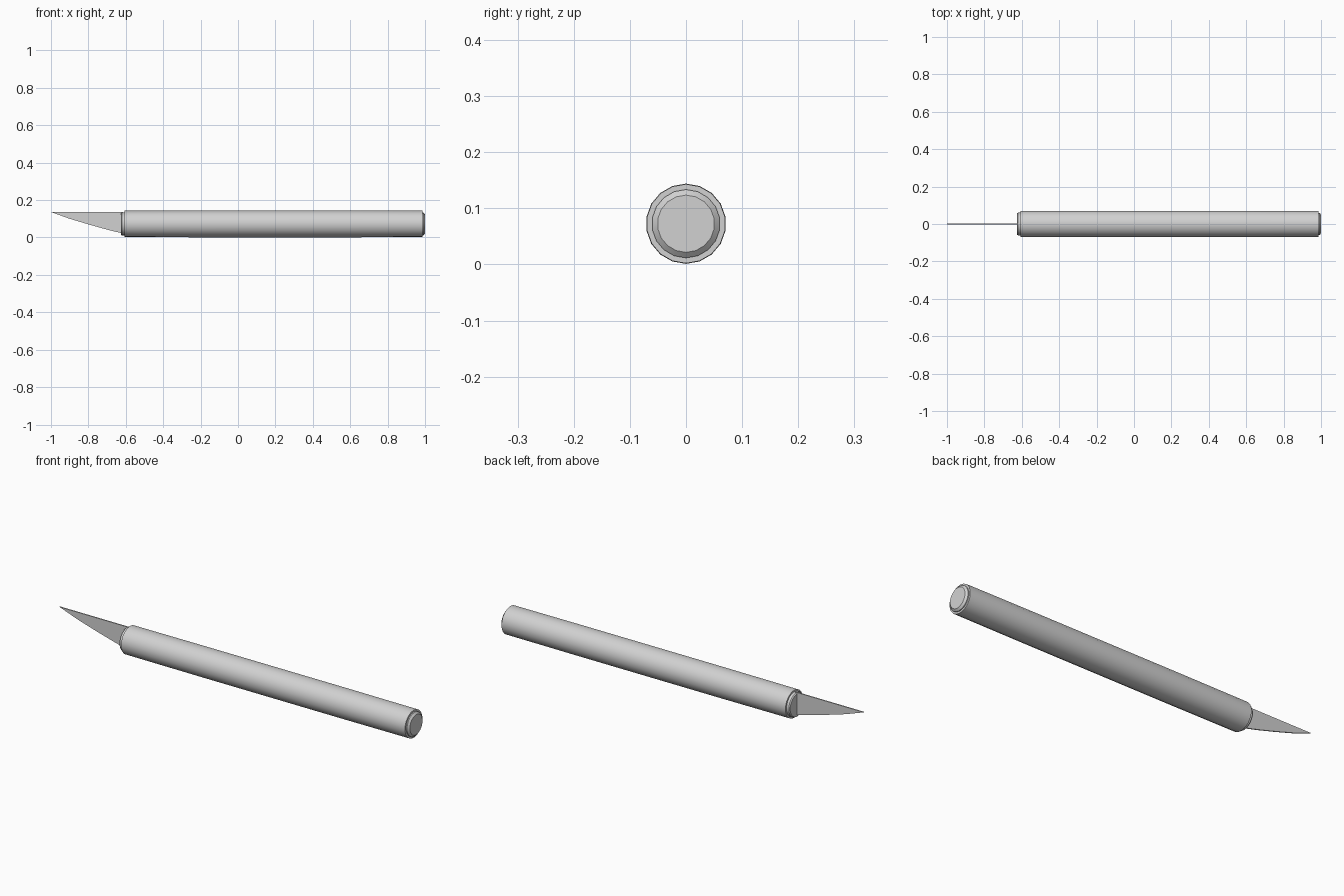
import bpy, bmesh, math
from mathutils import Vector

cube = bpy.data.objects.get("Cube")
if cube:
    bpy.data.objects.remove(cube, do_unlink=True)

AXIS_Z = 0.0725
SIDES = 18

metal = bpy.data.materials.new("light grey metal")
metal.use_nodes = True
grey = (0.64, 0.64, 0.64, 1)
metal.diffuse_color = grey
metal.node_tree.nodes["Principled BSDF"].inputs["Base Color"].default_value = grey


def finish(name, bm):
    bmesh.ops.recalc_face_normals(bm, faces=bm.faces)
    mesh = bpy.data.meshes.new(name)
    bm.to_mesh(mesh)
    bm.free()
    mesh.materials.append(metal)
    obj = bpy.data.objects.new(name, mesh)
    bpy.context.collection.objects.link(obj)
    return obj


def turned(name, profile):
    """Closed solid turned around the long axis from (x, radius) points."""
    bm = bmesh.new()
    rings = []
    for x, r in profile:
        angles = [2 * math.pi * i / SIDES for i in range(SIDES)]
        rings.append([bm.verts.new((x, r * math.sin(a), AXIS_Z + r * math.cos(a)))
                      for a in angles])
    for a, b in zip(rings, rings[1:]):
        for i in range(SIDES):
            j = (i + 1) % SIDES
            bm.faces.new((a[i], a[j], b[j], b[i]))
    bm.faces.new(rings[0])
    bm.faces.new(rings[-1])
    obj = finish(name, bm)
    bpy.ops.object.select_all(action='DESELECT')
    obj.select_set(True)
    bpy.context.view_layer.objects.active = obj
    bpy.ops.object.shade_smooth_by_angle(angle=math.radians(30))


# Handle barrel, very slightly fuller in the middle
turned("handle", [(-0.607, 0.0705), (-0.2, 0.0715), (0.6, 0.0715), (0.986, 0.0705)])

# Stepped collar holding the blade, and the chamfered end cap
turned("blade_collar", [(-0.625, 0.058), (-0.62, 0.062), (-0.6, 0.062)])
turned("end_cap", [(0.98, 0.061), (0.991, 0.061), (1.0, 0.051)])

# Thin blade with a straight spine and a gently curved cutting edge
outline = [(-1.0, 0.136), (-0.9, 0.1), (-0.8, 0.07), (-0.7, 0.042),
           (-0.615, 0.021), (-0.615, 0.136)]
thickness = 0.006
bm = bmesh.new()
side = bm.faces.new([bm.verts.new((x, -thickness / 2, z)) for x, z in outline])
grown = bmesh.ops.extrude_face_region(bm, geom=[side])
bmesh.ops.translate(bm, vec=Vector((0, thickness, 0)),
                    verts=[g for g in grown["geom"] if isinstance(g, bmesh.types.BMVert)])
finish("blade", bm)
